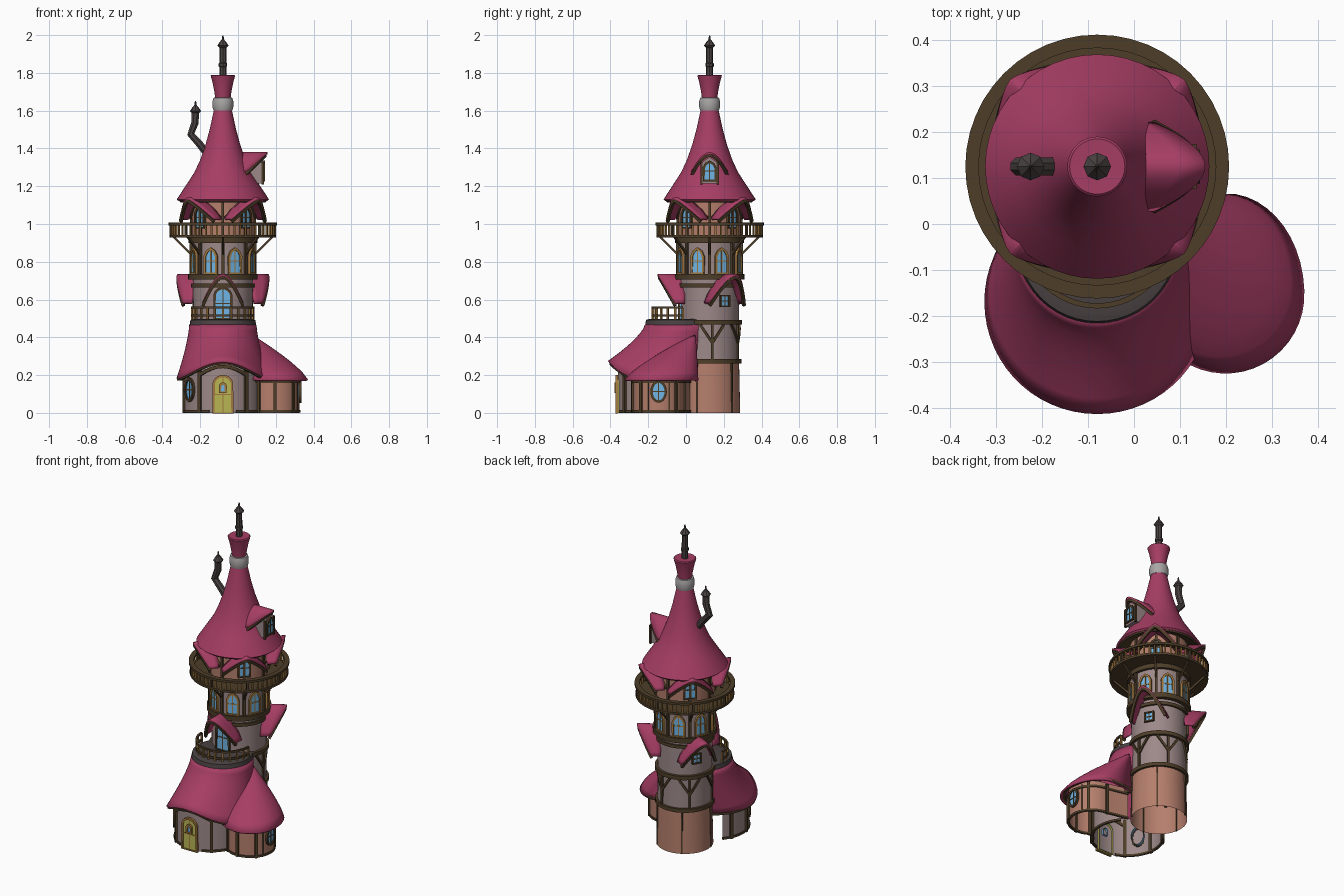
import bpy, bmesh
from math import sin, cos, radians, pi, sqrt
from mathutils import Vector, Matrix

if "Cube" in bpy.data.objects:
    bpy.data.objects.remove(bpy.data.objects["Cube"])

T = (-0.08, 0.125)      # tower axis
H = (-0.08, -0.155)     # front house axis
S = (0.19, -0.145)      # side house axis

def material(name, *c):
    m = bpy.data.materials.new(name)
    m.diffuse_color = (*c, 1)
    m.use_nodes = True
    m.node_tree.nodes["Principled BSDF"].inputs["Base Color"].default_value = m.diffuse_color
    return m

PINK = material("pink_roof", .38, .047, .125)
CLAY = material("clay_wall", .46, .21, .15)
MAUVE = material("mauve_wall", .34, .25, .25)
WOOD = material("dark_timber", .075, .048, .022)
OAK = material("light_timber", .36, .19, .05)
GLASS = material("blue_glass", .16, .46, .78)
DOOR = material("green_door", .48, .46, .09)
SLATE = material("dark_stone", .07, .055, .055)
STONE = material("pale_stone", .4, .38, .38)

def build(name, verts, faces, mat, thick=0):
    me = bpy.data.meshes.new(name)
    me.from_pydata([tuple(v) for v in verts], [], faces)
    bm = bmesh.new()
    bm.from_mesh(me)
    bmesh.ops.remove_doubles(bm, verts=bm.verts, dist=1e-5)
    bmesh.ops.recalc_face_normals(bm, faces=bm.faces)
    bm.to_mesh(me)
    bm.free()
    me.shade_smooth()
    me.set_sharp_from_angle(angle=radians(35))
    me.materials.append(mat)
    ob = bpy.data.objects.new(name, me)
    bpy.context.collection.objects.link(ob)
    if thick:
        mod = ob.modifiers.new("thickness", 'SOLIDIFY')
        mod.thickness, mod.offset = thick, 0
    return ob

def grid(name, rows, mat, closed=False, thick=0):
    n = len(rows[0])
    faces = [(i*n+j, i*n+(j+1) % n, (i+1)*n+(j+1) % n, (i+1)*n+j)
             for i in range(len(rows)-1) for j in range(n if closed else n-1)]
    return build(name, [p for r in rows for p in r], faces, mat, thick)

def P(a, r, z, c=T):
    return Vector((c[0]+r*cos(radians(a)), c[1]+r*sin(radians(a)), z))

def lathe(name, prof, mat, c=T, n=48):
    return grid(name, [[P(360*j/n, r, z, c) for j in range(n)] for r, z in prof], mat, True)

def ring(name, r0, r1, z0, z1, mat, c=T):
    return lathe(name, [(r0, z0), (r1, z0), (r1, z1), (r0, z1), (r0, z0)], mat, c)

def tube(name, pts, r, mat, ref=(0, 0, 1), closed=False, sides=4):
    pts, n = [Vector(p) for p in pts], len(pts)
    rows = []
    for i, p in enumerate(pts):
        a = pts[(i-1) % n] if closed or i else p
        b = pts[(i+1) % n] if closed or i < n-1 else p
        t = (b-a).normalized()
        u = t.cross(Vector(ref)).normalized()
        v = u.cross(t)
        rows.append([p + r*(u*cos(q)+v*sin(q)) for q in [2*pi*(k+.5)/sides for k in range(sides)]])
    if closed:
        rows.append(rows[0])
    else:
        rows = [[pts[0]]*sides] + rows + [[pts[-1]]*sides]
    return grid(name, rows, mat, True)

def strut(name, a0, z0, a1, z1, r, mat=WOOD, c=T, w=.009, r1=None):
    r1 = r if r1 is None else r1
    pts = [P(a0+(a1-a0)*k/4, r+(r1-r)*k/4, z0+(z1-z0)*k/4, c) for k in range(5)]
    return tube(name, pts, w, mat, P((a0+a1)/2, 1, 0, (0, 0)) if r1 == r else P(a0+90, 1, 0, (0, 0)))

def opening(name, a, z, w, h, r, c=T, kind="arch", frame=WOOD, fill=GLASS, bars=True):
    """Window or door panel with frame and glazing bars; z is its bottom edge."""
    M = Matrix.Translation(P(a, r, z, c)) @ Matrix.Rotation(radians(a+90), 4, 'Z')
    if kind == "oval":
        o = [(w/2*cos(q), h/2+h/2*sin(q)) for q in [2*pi*k/20 for k in range(20)]]
    elif kind == "square":
        o = [(-w/2, 0), (w/2, 0), (w/2, h), (-w/2, h)]
    elif kind == "point":
        o = [(-w/2, 0), (w/2, 0), (w/2, h*.68), (w*.32, h*.88), (0, h), (-w*.32, h*.88), (-w/2, h*.68)]
    else:
        o = [(-w/2, 0), (w/2, 0)] + [(w/2*cos(q), h-w/2+w/2*sin(q)) for q in [pi*k/12 for k in range(13)]]
    n, out = len(o), M.to_3x3() @ Vector((0, -1, 0))
    L = lambda x, y, d: M @ Vector((x, -d, y))
    build(name, [L(x, y, .004) for x, y in o] + [L(x, y, -.02) for x, y in o],
          [tuple(range(n))] + [(i, (i+1) % n, n+(i+1) % n, n+i) for i in range(n)], fill)
    o = o if kind != "arch" else o[:2] + o[3:-1]
    tube(name+"_frame", [L(x, y, .004) for x, y in o], .009, frame, out, True)
    if bars:
        tube(name+"_bar", [L(0, 0, .004), L(0, h, .004)], .004, frame, out)
        tube(name+"_bar", [L(-w/2, h*.5, .004), L(w/2, h*.5, .004)], .004, frame, out)

def hood(name, a, tip, rin, hw, z, drop, back, power=1.7):
    """Curved pink canopy that juts out from a wall, with a timber edge."""
    d, s = P(a, 1, 0, (0, 0)), P(a+90, 1, 0, (0, 0))
    us = [k/10 for k in range(-10, 11)]
    def pt(u, f):
        e = abs(u)**power
        rr = rin+(max(tip-back*e, rin)-rin)*f
        return Vector((T[0], T[1], z-drop*e)) + d*rr + s*hw*u
    grid(name, [[pt(u, f/3) for u in us] for f in range(4)], PINK, thick=.012)
    tube(name+"_edge", [pt(u, .93)-Vector((0, 0, .012)) for u in us], .011, WOOD, d)

# ---- tower walls
lathe("tower_base_wall", [(.162, 0), (.156, .27)], CLAY)
lathe("tower_middle_wall", [(.156, .27), (.155, .48), (.16, .72)], MAUVE)
lathe("tower_window_wall", [(.165, .72), (.165, .93)], MAUVE)
lathe("tower_top_wall", [(.165, .93), (.165, 1.15)], CLAY)
for z0, z1, r in [(.262, .285, .17), (.468, .492, .172), (.665, .685, .17), (.705, .735, .184)]:
    ring("tower_band", .15, r, z0, z1, WOOD)
for a in (5, 70, 135, 200):
    strut("tower_post", a, .28, a, .47, .158)
    for s in (-1, 1):
        strut("tower_brace", a, .37, a+s*24, .47, .158)
for a in range(-85, 270, 72):
    strut("base_post", a+60, 0, a+60, .27, .16, w=.006)

# ---- canopies and openings of the middle storey
for a in (-90, 30, 150):
    hood("canopy", a, .275, .13, .105, .73, .15, .09)
opening("balcony_door", -90, .5, .09, .16, .158)
for a in (30, 150):
    opening("small_window", a, .565, .05, .055, .158, kind="square")

# ---- window storey, balcony and top storey
for k in range(8):
    a = 45*k
    opening("tall_window", a+22.5, .74, .066, .13, .163, kind="point", frame=OAK)
    strut("window_storey_post", a, .73, a, .93, .17, w=.011)
    strut("balcony_brace", a, .835, a, .935, .165, r1=.265, w=.008)
    strut("top_storey_post", a, .94, a, 1.14, .168, w=.01)
    strut("balcony_post", a, .935, a, 1.0, .276, w=.009)
ring("window_storey_band", .15, .182, .90, .93, WOOD)
ring("balcony_floor", .15, .282, .928, .942, WOOD)
ring("balcony_rail", .258, .287, .993, 1.007, WOOD)
for k in range(56):
    strut("baluster", 360*k/56, .94, 360*k/56, .995, .274, OAK, w=.006)
for a in (45, 135, 225, 315):
    hood("gable", a, .268, .14, .125, 1.135, .11, .075, 1.3)
    opening("gable_window", a, .98, .065, .11, .168, kind="point")
    for s in (-1, 1):
        strut("gable_brace", a+s*42, 1.03, a+s*10, 1.12, .172)

# ---- main roof, neck and flared top
lathe("main_roof", [(.16, 1.15), (.235, 1.122), (.244, 1.13), (.215, 1.175), (.182, 1.225), (.15, 1.275),
                    (.12, 1.34), (.092, 1.42), (.07, 1.50), (.046, 1.61)], PINK)
lathe("roof_eave", [(.16, 1.14), (.225, 1.115), (.232, 1.123)], WOOD)
lathe("neck_collar", [(.04, 1.6), (.05, 1.602), (.055, 1.62), (.055, 1.65), (.05, 1.668), (.04, 1.67)], STONE)
lathe("flared_top", [(.04, 1.66), (.045, 1.70), (.055, 1.75), (.065, 1.785), (.06, 1.79), (0, 1.787)], PINK)

# ---- chimneys
def chimney_cap(c, z):
    lathe("chimney_cap", [(0, z), (.017, z), (.03, z+.012), (.018, z+.03), (.006, z+.045), (.004, z+.062), (0, z+.068)],
          SLATE, c, 8)

lathe("tall_chimney", [(.019, 1.78), (.018, 1.94), (0, 1.94)], SLATE, T, 8)
lathe("chimney_band", [(.017, 1.83), (.023, 1.835), (.023, 1.85), (.017, 1.855)], SLATE, T, 8)
chimney_cap(T, 1.932)
tube("bent_chimney", [(-.17, .125, 1.38), (-.205, .125, 1.425), (-.25, .125, 1.475), (-.228, .125, 1.535),
                      (-.225, .125, 1.60)], .021, SLATE, (0, 1, 0), sides=8)
chimney_cap((-.225, .125), 1.585)

# ---- roof dormer facing +x
hood("dormer_roof", 0, .235, .05, .092, 1.375, .10, .11, 1.8)
build("dormer_box", [(x, T[1]+y, z) for x in (0, .132) for y, z in
                     ((-.042, 1.215), (.042, 1.215), (.042, 1.325), (0, 1.355), (-.042, 1.325))],
      [(0, 1, 2, 3, 4), (5, 6, 7, 8, 9)] + [(i, (i+1) % 5, 5+(i+1) % 5, 5+i) for i in range(5)], MAUVE)
opening("dormer_window", 0, 1.23, .062, .10, .213, kind="point")
for s in (-1, 1):
    tube("dormer_post", [(.13, T[1]+s*.043, 1.21), (.13, T[1]+s*.043, 1.325)], .009, WOOD, (1, 0, 0))

# ---- front house
arc = [-270+50+k*5 for k in range(53)]
grid("front_house_wall", [[P(a, .205, z, H) for a in arc] for z in (0, .25)], MAUVE)
tube("front_house_sill", [P(a, .206, .008, H) for a in arc if abs(a+90) > 18 and a < -90], .009, WOOD)
tube("front_house_sill", [P(a, .206, .008, H) for a in arc if abs(a+90) > 18 and a > -90], .009, WOOD)
for a in (-205, -170, -126, -54, -20):
    strut("front_house_post", a, 0, a, .24, .207, c=H, w=.013)
tube("door_arch_beam", [P(a, .209, .19+.055*cos(radians((a+90)*2.2)), H) for a in range(-126, -53, 6)], .012, WOOD)
opening("front_door", -90, 0, .10, .195, .207, H, fill=DOOR, frame=OAK)
opening("front_door_window", -90, .11, .03, .045, .212, H, fill=GLASS, frame=OAK, bars=False)
opening("house_window", -148, .065, .075, .115, .204, H, kind="oval")

def front_roof(a, t):
    f = 1-(1-t)**1.4
    z0 = .18+.09*max(0, -sin(radians(a)))**3
    return P(a, .24+(.172-.24)*f, z0+(.465-z0)*t, (-.08, -.17+.13*f))

ring_a = range(0, 360, 6)
grid("front_roof", [[front_roof(a, t/8) for a in ring_a] for t in range(9)], PINK, True, .012)
tube("front_roof_eave", [front_roof(a, .04)-Vector((0, 0, .014)) for a in ring_a], .01, WOOD, closed=True)

# ---- small front balcony over the front house
B, R = (-.08, -.04), (-.08, -.015)
lathe("terrace", [(.165, .445), (.177, .46), (.172, .492), (.15, .498), (0, .498)], SLATE, B)
for z in (.515, .557):
    tube("terrace_rail", [P(a, .163, z, R) for a in range(-180, 1, 6)], .008, WOOD)
for a in range(-180, 1, 15):
    strut("terrace_baluster", a, .495, a, .555, .163, OAK, R, .007)

# ---- side house
plan = [P(a, .135, 0, S) for a in range(-130, 91, 10)] + [Vector((.06, .02, 0))]
plan = [Vector((.06, -.29, 0))] + plan
grid("side_house_wall", [[p+Vector((0, 0, z)) for p in plan] for z in (0, .2)], CLAY)
for z in (.008, .165):
    tube("side_house_beam", [p+Vector((0, 0, z)) for p in plan], .009, WOOD)
for a in (-125, -88, -42, 42, 88):
    strut("side_house_post", a, 0, a, .19, .137, c=S, w=.011)
opening("side_window", 0, .06, .075, .105, .135, S, kind="oval")
for s in (-1, 1):
    strut("side_window_post", s*24, 0, s*24, .18, .136, c=S, w=.005)

base = [Vector((.05, -.27, .18))]
for a in range(-125, 91, 8):
    y = sin(radians(a))
    base.append(Vector((.2+.166*cos(radians(a)), -.155+.166*y*(1.3 if y > 0 else 1), .172)))
base.append(Vector((.06, .055, .165)))
apex = Vector((.07, .045, .41))

def side_roof(p, t):
    q = p.lerp(apex, t)
    q.z = p.z+(apex.z-p.z)*t**.78
    return q

grid("side_roof", [[side_roof(p, t/10) for p in base] for t in range(11)], PINK, thick=.012)
tube("side_roof_eave", [side_roof(p, .05)-Vector((0, 0, .014)) for p in base], .01, WOOD)
